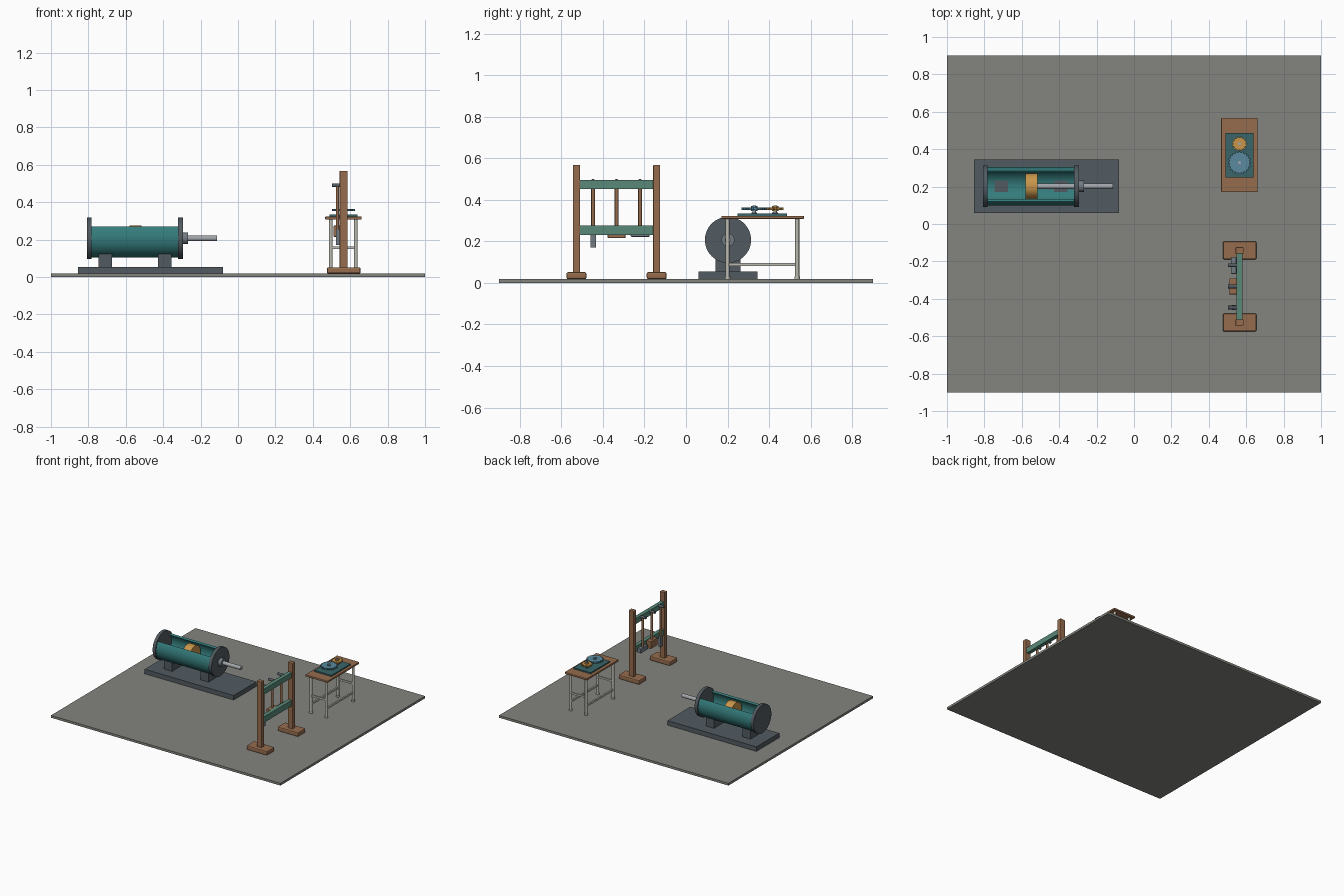
import bpy, bmesh
from math import sin, cos, pi, radians

if "Cube" in bpy.data.objects:
    bpy.data.objects.remove(bpy.data.objects["Cube"])

def mat(name, r, g, b):
    m = bpy.data.materials.new(name)
    m.diffuse_color = (r, g, b, 1)
    m.use_nodes = True
    m.node_tree.nodes["Principled BSDF"].inputs["Base Color"].default_value = m.diffuse_color
    return m

STONE = mat("stone", .23, .23, .21)
TEAL = mat("teal", .035, .2, .2)
DARK = mat("dark_steel", .085, .105, .12)
STEEL = mat("light_steel", .36, .38, .41)
IRON = mat("iron", .17, .2, .23)
BRONZE = mat("bronze", .58, .3, .07)
WOOD = mat("wood", .3, .15, .075)
GREEN = mat("green_paint", .1, .25, .19)
PALE = mat("pale_metal", .5, .5, .44)
BLUE = mat("gear_blue", .1, .25, .34)
PLATE = mat("plate_teal", .04, .13, .14)

def finish(ob, name, m, bevel=0, smooth=False):
    ob.name = name
    ob.data.materials.append(m)
    if bevel:
        b = ob.modifiers.new("bevel", 'BEVEL')
        b.width, b.segments = bevel, 2
    if smooth:
        bpy.ops.object.shade_smooth_by_angle(angle=radians(35))
    return ob

# box given by its min and max on each axis
def box(name, x, y, z, m, bevel=0):
    bpy.ops.mesh.primitive_cube_add(size=1)
    ob = bpy.context.object
    lims = (x, y, z)
    ob.location = [(a + b) / 2 for a, b in lims]
    ob.scale = [b - a for a, b in lims]
    bpy.ops.object.transform_apply(location=False, rotation=False, scale=True)
    return finish(ob, name, m, bevel)

# cylinder from a to b along an axis; c holds the other two coordinates
def cyl(name, axis, a, b, c, r, m, n=32, bevel=0):
    mid = (a + b) / 2
    loc, rot = {'X': ((mid, c[0], c[1]), (0, pi / 2, 0)),
                'Z': ((c[0], c[1], mid), (0, 0, 0))}[axis]
    bpy.ops.mesh.primitive_cylinder_add(vertices=n, radius=r, depth=b - a, location=loc, rotation=rot)
    return finish(bpy.context.object, name, m, bevel, True)

# extrude a closed outline of 3D points by a vector
def extrude(name, pts, vec, m, smooth=False):
    bm = bmesh.new()
    f = bm.faces.new([bm.verts.new(p) for p in pts])
    r = bmesh.ops.extrude_face_region(bm, geom=[f])
    bmesh.ops.translate(bm, vec=vec, verts=[v for v in r["geom"] if isinstance(v, bmesh.types.BMVert)])
    bmesh.ops.recalc_face_normals(bm, faces=bm.faces)
    me = bpy.data.meshes.new(name)
    bm.to_mesh(me)
    bm.free()
    ob = bpy.data.objects.new(name, me)
    bpy.context.collection.objects.link(ob)
    bpy.ops.object.select_all(action='DESELECT')
    bpy.context.view_layer.objects.active = ob
    ob.select_set(True)
    return finish(ob, name, m, 0, smooth)

F = .018
box("floor", (-1, 1), (-.9, .9), (0, F), STONE)

# --- cutaway cylinder with piston ---
CY, CZ = .202, .207
box("cylinder_base", (-.855, -.08), (.06, .345), (F, .054), DARK)
for i, x in enumerate((-.71, -.392)):
    box(f"cylinder_saddle_{i}", (x - .036, x + .036), (CY - .06, CY + .06), (.054, .125), DARK)
N = 40
angs = [radians(142 + 256 * i / N) for i in range(N + 1)]
arc = [(-.785, CY + .103 * cos(a), CZ + .103 * sin(a)) for a in angs]
arc += [(-.785, CY + .088 * cos(a), CZ + .088 * sin(a)) for a in reversed(angs)]
extrude("cylinder_shell", arc, (.475, 0, 0), TEAL, True)
for name, a, b in (("rear_flange", -.808, -.783), ("front_flange", -.32, -.294)):
    cyl(name, 'X', a, b, (CY, CZ), .111, DARK, 48)
cyl("rod_gland", 'X', -.294, -.267, (CY, CZ), .031, IRON)
cyl("piston", 'X', -.58, -.515, (CY, CZ), .068, BRONZE, 40)
cyl("piston_rod", 'X', -.52, -.112, (CY, CZ), .015, STEEL)

# --- tool rack ---
for i, y in enumerate((-.527, -.141)):
    box(f"rack_foot_{i}", (.475, .655), (y - .048, y + .048), (F, .052), WOOD, .008)
    box(f"rack_post_{i}", (.543, .586), (y - .017, y + .017), (.04, .568), WOOD, .004)
for name, a, b in (("rack_upper_rail", .453, .495), ("rack_lower_rail", .231, .277)):
    box(name, (.549, .579), (-.515, -.153), (a, b), GREEN)
TY = (-.447, -.334, -.221)
for i, y in enumerate(TY):
    cyl(f"rack_peg_{i}", 'X', .502, .552, (y, .49), .01, DARK, 16)
    cyl(f"tool_handle_{i}", 'Z', .24, .485, (.532, y), .009, WOOD, 16)
box("chisel_blade", (.524, .543), (TY[0] - .013, TY[0] + .013), (.171, .255), IRON)
box("mallet_head", (.51, .549), (TY[1] - .043, TY[1] + .043), (.215, .275), WOOD, .005)
box("hammer_head", (.518, .547), (TY[2] - .045, TY[2] + .045), (.222, .258), IRON, .003)

# --- gear table ---
box("table_top", (.466, .661), (.171, .567), (.308, .323), WOOD, .003)
XS, YS = (.496, .63), (.2, .535)
for i, x in enumerate(XS):
    for j, y in enumerate(YS):
        cyl(f"table_leg_{i}{j}", 'Z', F, .309, (x, y), .01, PALE, 16)
        cyl(f"leg_pad_{i}{j}", 'Z', F, .03, (x, y), .013, PALE, 16)
    box(f"table_side_rail_{i}", (x - .006, x + .006), YS, (.082, .096), PALE)
for j, y in enumerate(YS):
    box(f"table_end_rail_{j}", XS, (y - .006, y + .006), (.15, .164), PALE)
box("gear_plate", (.49, .64), (.249, .487), (.323, .333), PLATE)

def gear(name, x, y, root, tip, teeth, m, turn):
    pts = []
    for k in range(teeth):
        for t, r in ((-.27, root), (-.16, tip), (.16, tip), (.27, root)):
            a = 2 * pi * (k + t) / teeth + turn
            pts.append((x + r * cos(a), y + r * sin(a), .352))
    extrude(name, pts, (0, 0, .012), m)
    cyl(name + "_collar", 'Z', .333, .34, (x, y), .014, DARK, 24)
    cyl(name + "_shaft", 'Z', .333, .373, (x, y), .008, STEEL, 24)
    cyl(name + "_hub", 'Z', .346, .369, (x, y), .015, m, 24)

gear("large_gear", .564, .328, .055, .062, 20, BLUE, pi / 2)
gear("small_gear", .564, .429, .034, .041, 12, BRONZE, pi / 2 + pi / 12)
